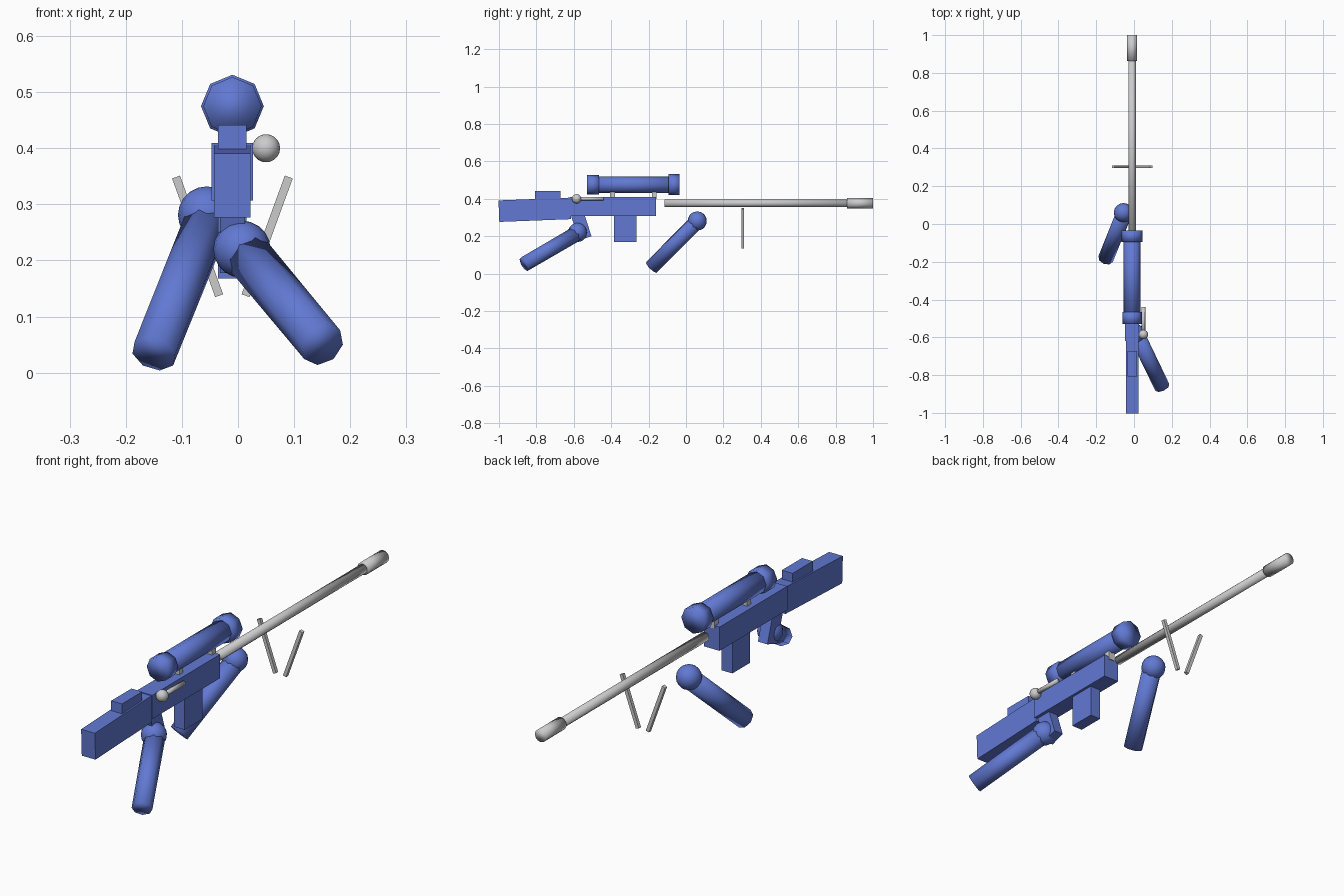
import bpy
from math import radians
from mathutils import Vector

if "Cube" in bpy.data.objects:
    bpy.data.objects.remove(bpy.data.objects["Cube"])

blue = bpy.data.materials.new("blue")
blue.diffuse_color = (0.12, 0.19, 0.65, 1)
blue.use_nodes = True
blue.node_tree.nodes["Principled BSDF"].inputs["Base Color"].default_value = blue.diffuse_color
CX = -0.01  # centre plane of the rifle


def finish(name, mat, smooth=False):
    ob = bpy.context.object
    ob.name = name
    if mat:
        ob.data.materials.append(mat)
    if smooth:
        bpy.ops.object.shade_smooth()
    return ob


def box(name, loc, size, mat=None, rot=(0, 0, 0)):
    bpy.ops.mesh.primitive_cube_add(size=1, location=loc, rotation=[radians(a) for a in rot])
    bpy.context.object.scale = size
    bpy.ops.object.transform_apply(location=False, rotation=False, scale=True)
    return finish(name, mat)


def rod(name, a, b, r1, r2=None, sides=8, mat=None):
    a, b = Vector(a), Vector(b)
    d = b - a
    bpy.ops.mesh.primitive_cone_add(vertices=sides, radius1=r1, radius2=r2 or r1, depth=d.length,
                                    location=(a + b) / 2,
                                    rotation=d.to_track_quat('Z', 'Y').to_euler())
    return finish(name, mat, True)


def ball(name, loc, r, mat=None):
    bpy.ops.mesh.primitive_uv_sphere_add(segments=16, ring_count=10, radius=r, location=loc)
    return finish(name, mat, True)


# Stock, cheek rest, receiver, magazine and grip
box("stock", (CX, -0.808, 0.341), (0.065, 0.385, 0.115), blue, (2.2, 0, 0))
box("cheek_rest", (CX, -0.74, 0.412), (0.051, 0.137, 0.058), blue)
box("receiver", (CX, -0.39, 0.358), (0.074, 0.46, 0.102), blue)
box("magazine", (CX, -0.324, 0.245), (0.051, 0.12, 0.155), blue)
box("grip", (CX, -0.56, 0.255), (0.045, 0.07, 0.14), blue, (18, 0, 0))

# Barrel and muzzle
rod("barrel", (CX, -0.115, 0.376), (CX, 0.9, 0.376), 0.02, sides=12)
rod("muzzle", (CX, 0.862, 0.376), (CX, 1.0, 0.376), 0.027, sides=12)

# Scope with bells and mounts
rod("scope_tube", (CX, -0.52, 0.475), (CX, -0.04, 0.475), 0.045, mat=blue)
rod("scope_eyepiece", (CX, -0.53, 0.475), (CX, -0.465, 0.475), 0.052, mat=blue)
rod("scope_objective", (CX, -0.094, 0.475), (CX, -0.034, 0.475), 0.056, mat=blue)
for i, y in enumerate((-0.392, -0.17)):
    box(f"scope_mount_{i + 1}", (CX, y, 0.42), (0.03, 0.026, 0.045))

# Bolt handle
rod("bolt_handle", (0.05, -0.585, 0.4), (0.05, -0.44, 0.4), 0.01)
ball("bolt_knob", (0.05, -0.585, 0.4), 0.025)

# Bipod legs
for s, side in ((1, "right"), (-1, "left")):
    box(f"bipod_leg_{side}", (CX + s * 0.062, 0.303, 0.243), (0.015, 0.015, 0.225), None, (0, s * 20, 0))

# Hands and forearms
for side, hand, wrist, elbow in (
        ("left", (-0.056, 0.06, 0.281), (-0.053, 0.055, 0.275), (-0.15, -0.185, 0.034)),
        ("right", (0.007, -0.58, 0.22), (0.017, -0.59, 0.21), (0.15, -0.865, 0.05))):
    ball(f"{side}_hand", hand, 0.051, blue)
    rod(f"{side}_forearm", elbow, wrist, 0.041, 0.042, mat=blue)
